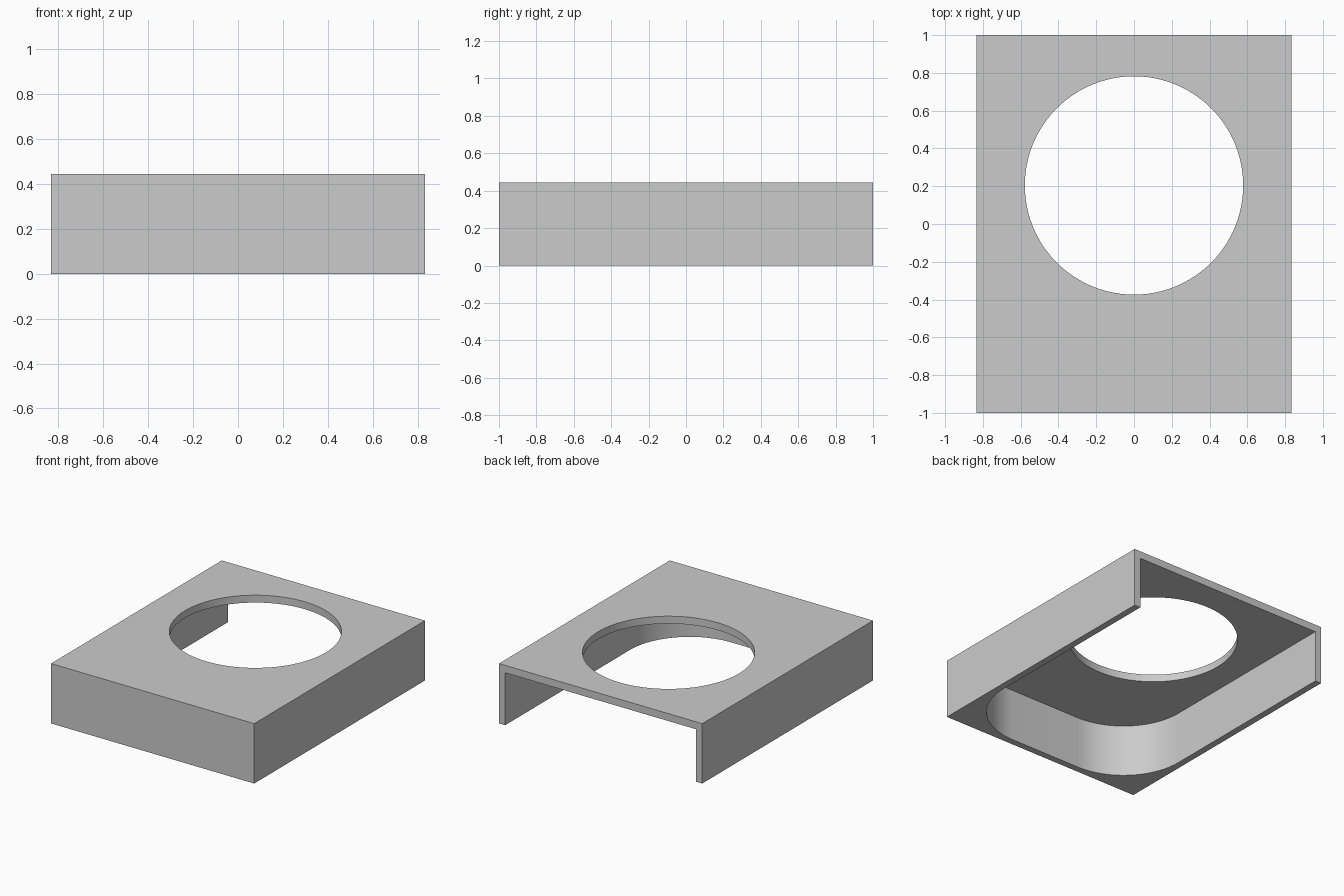
import bpy
import bmesh
from math import cos, sin, pi, radians

if "Cube" in bpy.data.objects:
    bpy.data.objects.remove(bpy.data.objects["Cube"], do_unlink=True)

HALF_W, HALF_L, HEIGHT = 0.833, 1.0, 0.444
WALL, TOP = 0.05, 0.055
HOLE_R, HOLE_Y = 0.578, 0.204
CORNER_R = 0.49


def arc(cx, cy, r, start, end, steps):
    """Points along a circular arc, both ends included."""
    angles = [start + (end - start) * i / steps for i in range(steps + 1)]
    return [(cx + r * cos(a), cy + r * sin(a)) for a in angles]


def prism(name, outline, z0, z1):
    """Closed solid extruded upward from a counter-clockwise outline."""
    bm = bmesh.new()
    face = bm.faces.new([bm.verts.new((x, y, z0)) for x, y in outline])
    extruded = bmesh.ops.extrude_face_region(bm, geom=[face], use_keep_orig=True)
    top = [v for v in extruded["geom"] if isinstance(v, bmesh.types.BMVert)]
    bmesh.ops.translate(bm, vec=(0, 0, z1 - z0), verts=top)
    bmesh.ops.recalc_face_normals(bm, faces=bm.faces)
    mesh = bpy.data.meshes.new(name)
    bm.to_mesh(mesh)
    bm.free()
    obj = bpy.data.objects.new(name, mesh)
    bpy.context.collection.objects.link(obj)
    return obj


def cut(target, cutter):
    """Subtract the cutter, apply the result and discard the cutter."""
    cutter.hide_render = True
    mod = target.modifiers.new("cut", "BOOLEAN")
    mod.operation = "DIFFERENCE"
    mod.solver = "EXACT"
    mod.object = cutter
    bpy.context.view_layer.objects.active = target
    bpy.ops.object.modifier_apply(modifier=mod.name)
    bpy.data.objects.remove(cutter, do_unlink=True)


# Housing block
housing = prism("housing", [(-HALF_W, -HALF_L), (HALF_W, -HALF_L),
                            (HALF_W, HALF_L), (-HALF_W, HALF_L)], 0, HEIGHT)

# Pocket below, open at the back and bottom, with large rounded front corners
inner = HALF_W - WALL
cx, cy = inner - CORNER_R, -HALF_L + WALL + CORNER_R
pocket = [(inner, HALF_L + 0.1), (-inner, HALF_L + 0.1)]
pocket += arc(-cx, cy, CORNER_R, pi, 1.5 * pi, 24)
pocket += arc(cx, cy, CORNER_R, 1.5 * pi, 2 * pi, 24)
cut(housing, prism("pocket_cutter", pocket, -0.1, HEIGHT - TOP))

# Round opening through the top
opening = arc(0, HOLE_Y, HOLE_R, 0, 2 * pi, 96)[:-1]
cut(housing, prism("opening_cutter", opening, HEIGHT - 2 * TOP, HEIGHT + 0.1))

# Single grey material
grey = bpy.data.materials.new("light grey")
grey.use_nodes = True
colour = (0.6, 0.6, 0.6, 1)
grey.diffuse_color = colour
grey.node_tree.nodes["Principled BSDF"].inputs["Base Color"].default_value = colour
housing.data.materials.clear()
housing.data.materials.append(grey)
for poly in housing.data.polygons:
    poly.material_index = 0

# Smooth curved walls, crisp edges
bpy.ops.object.select_all(action="DESELECT")
housing.select_set(True)
bpy.context.view_layer.objects.active = housing
bpy.ops.object.shade_smooth_by_angle(angle=radians(30))
